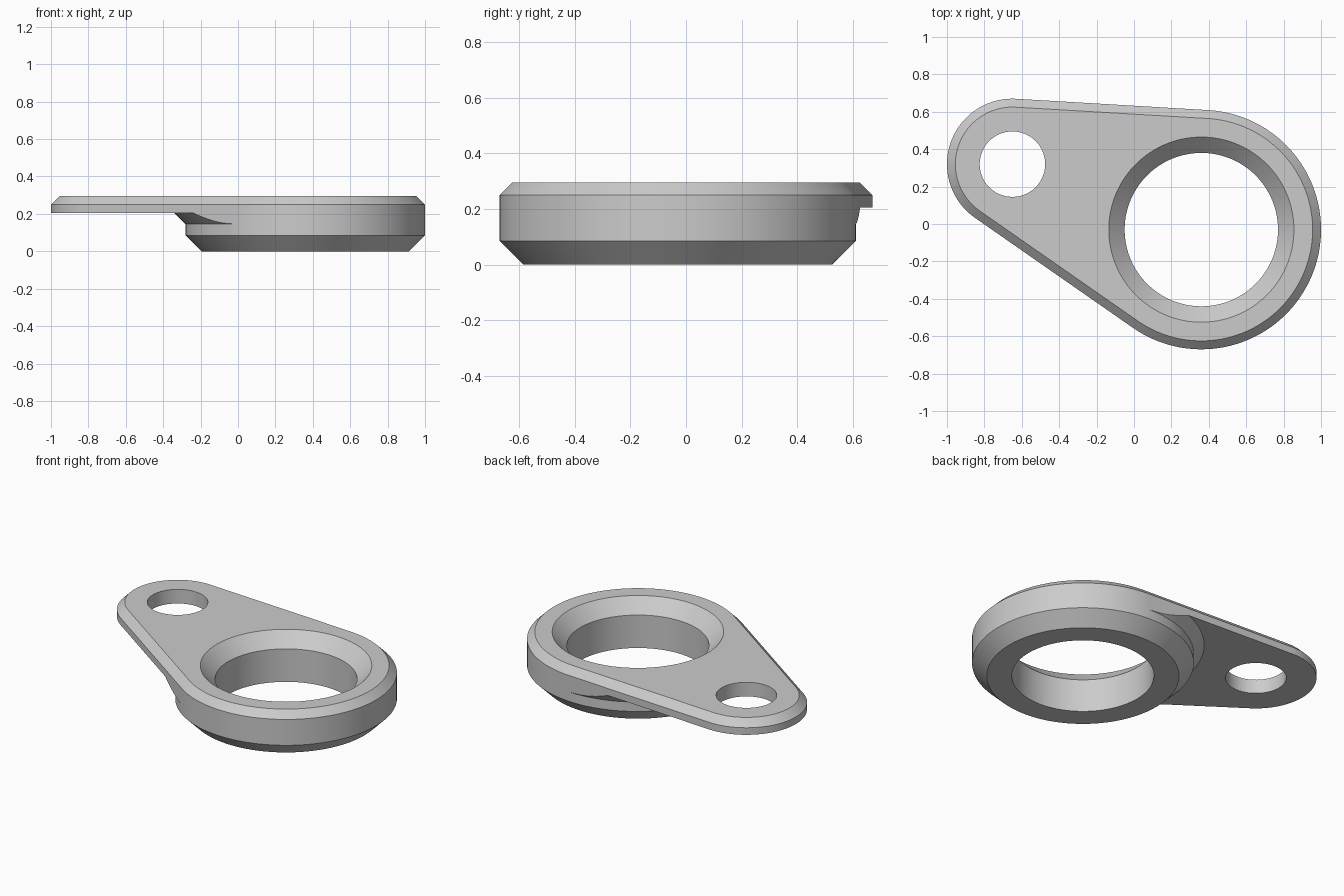
import bpy, bmesh
from math import sin, cos, pi, acos, atan2, hypot, sqrt
from mathutils import Vector
from mathutils.geometry import tessellate_polygon

cube = bpy.data.objects.get("Cube")
if cube:
    bpy.data.objects.remove(cube)

# Main dimensions
BIG, SMALL = Vector((0.36, -0.03)), Vector((-0.65, 0.32))
R, r = 0.64, 0.35                    # outer radii of ring and lug
BORE, SINK, PIN = 0.41, 0.495, 0.175  # bore, countersink, small hole
TOP, EDGE, UNDER, FLARE_Z, CHAMFER_Z = 0.295, 0.25, 0.205, 0.145, 0.085
FLARE = R + UNDER - FLARE_Z
axis = SMALL - BIG
base = atan2(axis.y, axis.x)
alpha = acos((R - r) / axis.length)   # tangent point angle from the axis
reach = sqrt(FLARE ** 2 - R ** 2)     # where the flare leaves the outline

bm = bmesh.new()


def polar(c, rad, ang, z):
    return Vector((c.x + rad * cos(base + ang), c.y + rad * sin(base + ang), z))


def span(a, b, n):
    return [a + (b - a) * i / n for i in range(n + 1)]


BIG_ARC = span(alpha, 2 * pi - alpha, 96)
RING = BIG_ARC + span(-alpha, alpha, 48)[1:-1]


def arc(c, rad, angles, z):
    return [polar(c, rad, a, z) for a in angles]


def outline(inset, z):
    """Teardrop around both circles, with a point where the flare meets it."""
    side = alpha - atan2(reach, R - inset)
    rad = hypot(R - inset, reach)
    return (arc(BIG, R - inset, BIG_ARC, z) + [polar(BIG, rad, -side, z)]
            + arc(SMALL, r - inset, span(-alpha, alpha, 48), z)
            + [polar(BIG, rad, side, z)])


def face(points):
    bm.faces.new([bm.verts.new(p) for p in points])


def strip(a, b, closed=True):
    for i in range(len(a) if closed else len(a) - 1):
        j = (i + 1) % len(a)
        face([a[i], a[j], b[j], b[i]])


def fill(*loops):
    points = [p for loop in loops for p in loop]
    for tri in tessellate_polygon(loops):
        face([points[i] for i in tri])


# Ring: bore, countersink, flat base, lower chamfer and wall
sink = arc(BIG, SINK, RING, TOP)
profile = [(SINK, TOP), (BORE, TOP - SINK + BORE), (BORE, 0),
           (R - CHAMFER_Z, 0), (R, CHAMFER_Z), (R, FLARE_Z)]
for (r0, z0), (r1, z1) in zip(profile, profile[1:]):
    strip(arc(BIG, r0, RING, z0), arc(BIG, r1, RING, z1))
strip(arc(BIG, R, BIG_ARC, FLARE_Z), arc(BIG, R, BIG_ARC, UNDER), False)

# Flare from the ring wall to the underside of the plate
rows = []
for rad in span(R, FLARE, 10):
    half = alpha - acos(min(1, R / rad))
    rows.append(arc(BIG, rad, span(-half, half, 48), FLARE_Z + rad - R))
for a, b in zip(rows, rows[1:]):
    strip(a, b, False)
for end, ang in ((0, -alpha), (-1, alpha)):
    face([polar(BIG, R, ang, UNDER)] + [row[end] for row in rows])

# Plate: rim, top chamfer, small hole, top and underside
low, mid, high = outline(0, UNDER), outline(0, EDGE), outline(TOP - EDGE, TOP)
strip(low, mid)
strip(mid, high)
turn = span(0, 2 * pi, 64)[:-1]
pin_low, pin_high = (arc(SMALL, PIN, turn, z) for z in (UNDER, TOP))
strip(pin_low, pin_high)
fill(high, sink, pin_high)
fill(low[len(BIG_ARC):] + rows[-1][::-1][1:-1], pin_low)

bmesh.ops.remove_doubles(bm, verts=bm.verts, dist=0.00005)
bmesh.ops.recalc_face_normals(bm, faces=bm.faces)
mesh = bpy.data.meshes.new("ring_bracket")
bm.to_mesh(mesh)
bm.free()

# Material
grey = bpy.data.materials.new("light grey")
grey.use_nodes = True
color = (0.6, 0.6, 0.6, 1)
grey.diffuse_color = color
grey.node_tree.nodes["Principled BSDF"].inputs["Base Color"].default_value = color
mesh.materials.append(grey)

bracket = bpy.data.objects.new("ring_bracket", mesh)
bpy.context.collection.objects.link(bracket)
bpy.ops.object.select_all(action='DESELECT')
bracket.select_set(True)
bpy.context.view_layer.objects.active = bracket
bpy.ops.object.shade_smooth_by_angle()
